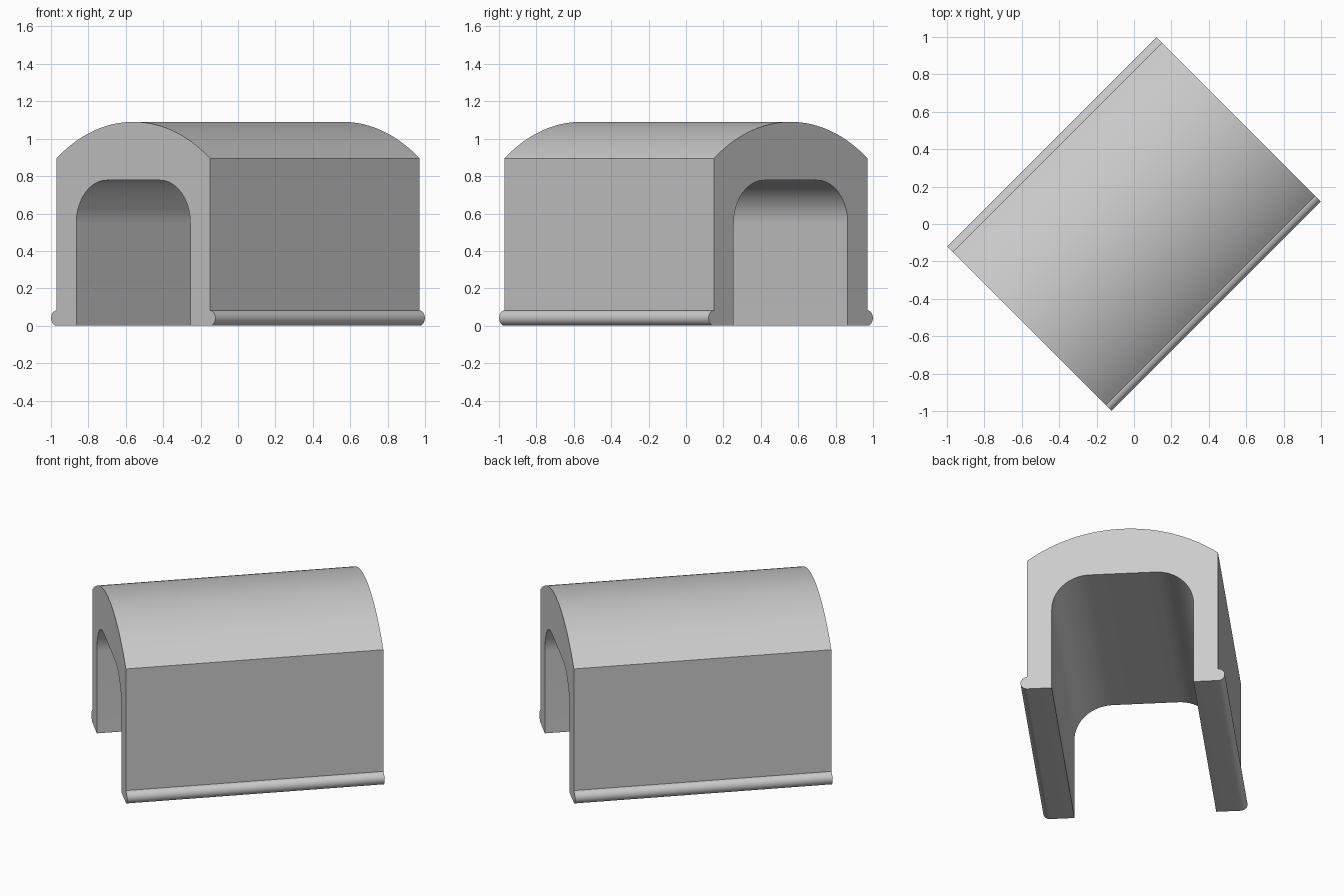
import bpy
import bmesh
from math import sin, cos, asin, pi, radians
from mathutils import Matrix

cube = bpy.data.objects.get("Cube")
if cube:
    bpy.data.objects.remove(cube, do_unlink=True)

LENGTH = 1.584
WALL, TUNNEL = 0.58, 0.431        # half widths outside and inside
EAVE, RIDGE, CEILING = 0.895, 1.09, 0.778
FILLET, BEAD = 0.23, 0.041


def arc(cx, cz, r, start, end, steps):
    """Points on a circular arc in the cross-section plane."""
    angles = [start + (end - start) * i / steps for i in range(steps + 1)]
    return [(cx + r * cos(a), cz + r * sin(a)) for a in angles]


# Right half of the cross-section, from the inner foot round to the ridge
rise = RIDGE - EAVE
roof_r = (WALL ** 2 + rise ** 2) / (2 * rise)
half_angle = asin(WALL / roof_r)
outer = [(TUNNEL, 0)]
outer += arc(WALL, BEAD, BEAD, -pi / 2, pi / 2, 16)                      # foot bead
outer += arc(0, RIDGE - roof_r, roof_r, pi / 2 - half_angle, pi / 2, 24)  # roof
inner = arc(TUNNEL - FILLET, CEILING - FILLET, FILLET, pi / 2, 0, 16)     # tunnel fillet


def mirrored(points):
    return [(-x, z) for x, z in reversed(points)]


profile = outer + mirrored(outer[:-1]) + mirrored(inner) + inner

# Extrude the section into the vaulted shell and turn it diagonally
bm = bmesh.new()
verts = [bm.verts.new((x, -LENGTH / 2, z)) for x, z in profile]
face = bm.faces.new(verts)
extruded = bmesh.ops.extrude_face_region(bm, geom=[face], use_keep_orig=True)
moved = [v for v in extruded["geom"] if isinstance(v, bmesh.types.BMVert)]
bmesh.ops.translate(bm, verts=moved, vec=(0, LENGTH, 0))
bmesh.ops.recalc_face_normals(bm, faces=bm.faces)
bmesh.ops.rotate(bm, verts=bm.verts, matrix=Matrix.Rotation(radians(-45), 3, "Z"))
mesh = bpy.data.meshes.new("vaulted_shell")
bm.to_mesh(mesh)
bm.free()

shell = bpy.data.objects.new("vaulted_shell", mesh)
bpy.context.collection.objects.link(shell)

# Plain grey material
grey = bpy.data.materials.new("light_grey")
grey.use_nodes = True
colour = (0.6, 0.6, 0.6, 1)
grey.diffuse_color = colour
grey.node_tree.nodes["Principled BSDF"].inputs["Base Color"].default_value = colour
mesh.materials.append(grey)

# Smooth curves, crisp edges
bpy.ops.object.select_all(action="DESELECT")
shell.select_set(True)
bpy.context.view_layer.objects.active = shell
bpy.ops.object.shade_smooth_by_angle(angle=radians(25))
